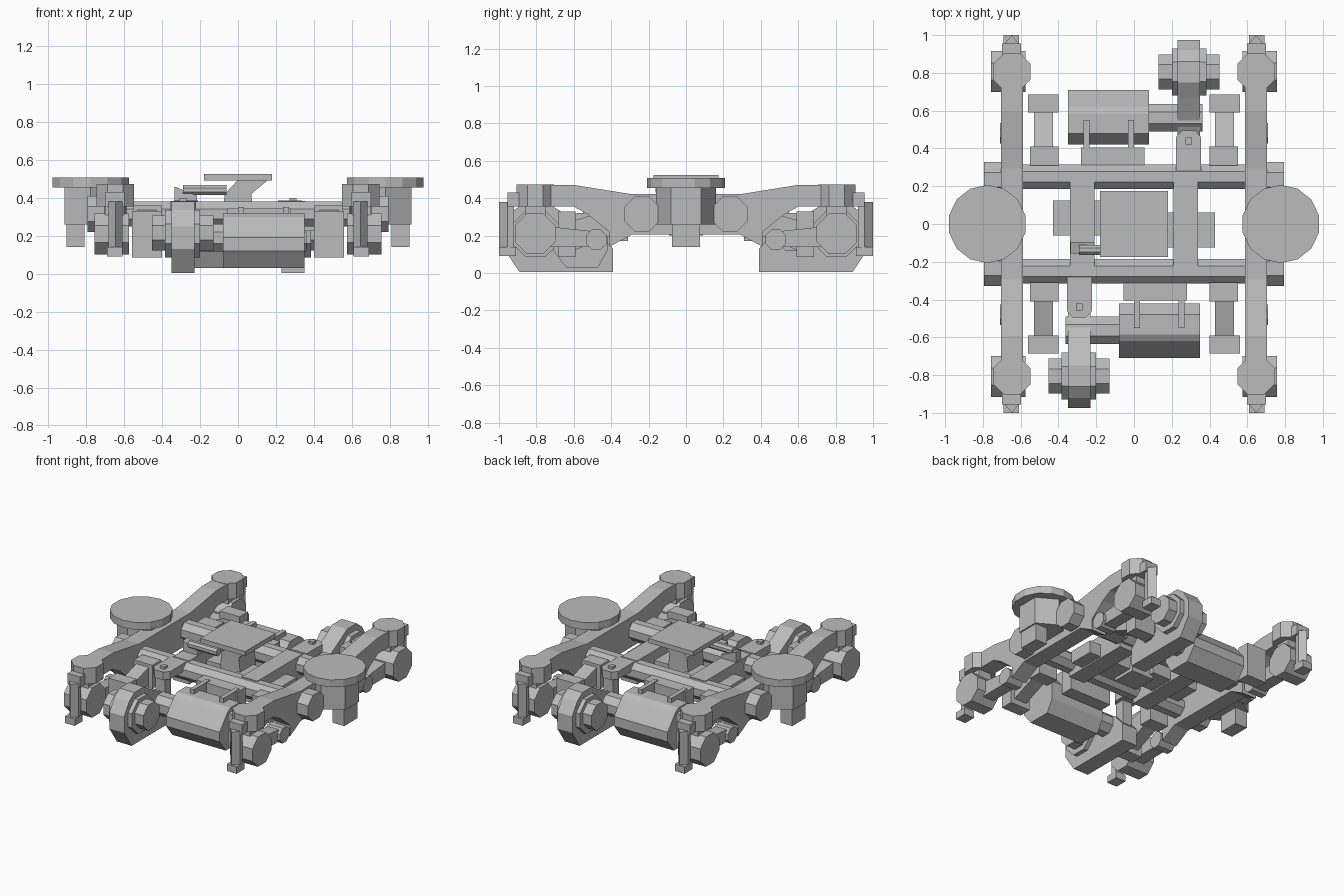
import bpy, bmesh, math

if "Cube" in bpy.data.objects:
    bpy.data.objects.remove(bpy.data.objects["Cube"])

grey = bpy.data.materials.new("cast_grey")
grey.diffuse_color = (0.5, 0.5, 0.5, 1)
grey.use_nodes = True
grey.node_tree.nodes["Principled BSDF"].inputs["Base Color"].default_value = grey.diffuse_color


def prism(name, axis, pts, a, b, flip=(1, 1)):
    """Extrude a 2D outline along an axis; flip mirrors it in x and y."""
    place = {'x': lambda p, t: (t, p[0], p[1]),
             'y': lambda p, t: (p[0], t, p[1]),
             'z': lambda p, t: (p[0], p[1], t)}[axis]
    bm = bmesh.new()
    rings = []
    for t in (a, b):
        ring = []
        for p in pts:
            x, y, z = place(p, t)
            ring.append(bm.verts.new((x * flip[0], y * flip[1], z)))
        rings.append(ring)
    n = len(pts)
    bm.faces.new(rings[0])
    bm.faces.new(rings[1])
    for i in range(n):
        j = (i + 1) % n
        bm.faces.new((rings[0][i], rings[0][j], rings[1][j], rings[1][i]))
    bmesh.ops.recalc_face_normals(bm, faces=bm.faces[:])
    me = bpy.data.meshes.new(name)
    bm.to_mesh(me)
    bm.free()
    me.materials.append(grey)
    ob = bpy.data.objects.new(name, me)
    bpy.context.collection.objects.link(ob)
    return ob


def box(name, x0, x1, y0, y1, z0, z1, flip=(1, 1)):
    return prism(name, 'z', [(x0, y0), (x1, y0), (x1, y1), (x0, y1)], z0, z1, flip)


def ngon(u, v, r, n=8, turn=0.5):
    """Regular outline whose flat sides lie r from the centre."""
    R = r / math.cos(math.pi / n)
    return [(u + R * math.cos((i + turn) * 2 * math.pi / n),
             v + R * math.sin((i + turn) * 2 * math.pi / n)) for i in range(n)]


# side frames with air springs
top = [(.294, .422), (.594, .47), (.82, .47)]
under = [(.82, .355), (.60, .355), (.52, .31), (.41, .22), (.41, .14), (.29, .205)]
half = top + under
frame = half + [(-y, z) for y, z in reversed(half)]
for s in (1, -1):
    f = (s, 1)
    prism("side_frame", 'x', frame, .587, .705, f)
    prism("air_spring_disc", 'z', ngon(.777, 0, .202, 14), .455, .508, f)
    prism("spring_column", 'z', ngon(.777, 0, .138, 6), .26, .456, f)
    box("spring_stop", .81, .905, -.075, .075, .14, .26, f)

# parts at all four corners
for sx in (1, -1):
    for sy in (1, -1):
        f = (sx, sy)
        prism("frame_end_cap", 'z', ngon(.647, .805, .10), .355, .472, f)
        prism("axle_box", 'x', ngon(.807, .21, .108), .575, .757, f)
        box("axle_box_seat", .60, .70, .75, .86, .30, .36, f)
        prism("axle_arm", 'x', [(.75, .25), (.47, .22), (.47, .14), (.75, .14)], .60, .69, f)
        prism("arm_pivot", 'x', ngon(.48, .18, .055), .59, .71, f)
        # strap hanging from each frame end
        box("strap_bracket", .598, .70, .89, .955, .355, .43, f)
        prism("strap", 'z', [(.61, .955), (.647, 1.0), (.684, .955), (.68, .92), (.615, .92)], .13, .38, f)
        box("strap_foot", .61, .69, .91, 1.0, .09, .14, f)
        # brake unit
        box("brake_shoe_block", .40, .56, .59, .685, .085, .33, f)
        prism("brake_arm", 'x', [(.40, .34), (.60, .28), (.60, .12), (.40, .20)], .43, .53, f)
        box("brake_mount", .40, .55, .31, .41, .19, .36, f)
        prism("transom_end", 'x', ngon(.235, .315, .094), .69, .793, f)

# transom tubes and lengthwise beams
for s in (1, -1):
    prism("transom_tube", 'x', ngon(.25, .315, .065), -.62, .62, (1, s))
    box("lengthwise_beam", .21, .338, -.26, .26, .215, .385, (s, 1))

# drive sets, one turned half way round from the other
case = [(.975, .13), (.975, .25), (.92, .335), (.86, .38), (.75, .38), (.67, .33),
        (.47, .22), (.39, .13), (.39, .005), (.89, .005)]
motor = [(.71, .12), (.71, .19), (.62, .30), (.585, .32), (.48, .32), (.42, .25),
         (.42, .12), (.47, .03), (.64, .03)]
for s in (1, -1):
    f = (s, s)
    prism("gear_case", 'x', case, .23, .35, f)
    prism("gear_hub_wide", 'x', ngon(.805, .21, .125), .20, .385, f)
    prism("gear_hub", 'x', ngon(.805, .215, .093), .13, .453, f)
    prism("motor", 'x', motor, -.35, .08, f)
    prism("drive_shaft", 'x', ngon(.563, .19, .073), .07, .362, f)
    box("motor_mount", -.28, .055, .31, .405, .17, .345, f)
    for x in (-.252, -.015):
        box("motor_rib", x - .016, x + .016, .365, .55, .25, .352, f)
    # torque arm and its bolt
    arm = [(.222, .28), (.355, .28), (.355, .46), (.325, .495), (.255, .495), (.222, .46)]
    prism("torque_arm", 'z', arm, .325, .382, f)
    box("torque_link", .25, .325, .41, .48, .15, .33, f)
    box("torque_arm_bolt", .272, .308, .42, .457, .38, .40, f)
    # traction link beside the pivot
    box("traction_link", .06, .43, -.125, .062, .225, .315, f)

# centre pivot
box("pivot_plate", -.18, .18, -.175, .175, .492, .525)
prism("pivot_strut", 'y', [(-.09, .20), (.09, .20), (.07, .42), (.16, .495), (.0, .495), (-.07, .42)], -.09, .09)
# sideways damper
prism("damper_bracket", 'y', [(-.335, .38), (-.215, .38), (-.215, .41), (-.335, .46)], -.155, -.095)
prism("damper", 'x', ngon(-.137, .442, .026), -.29, -.06)
